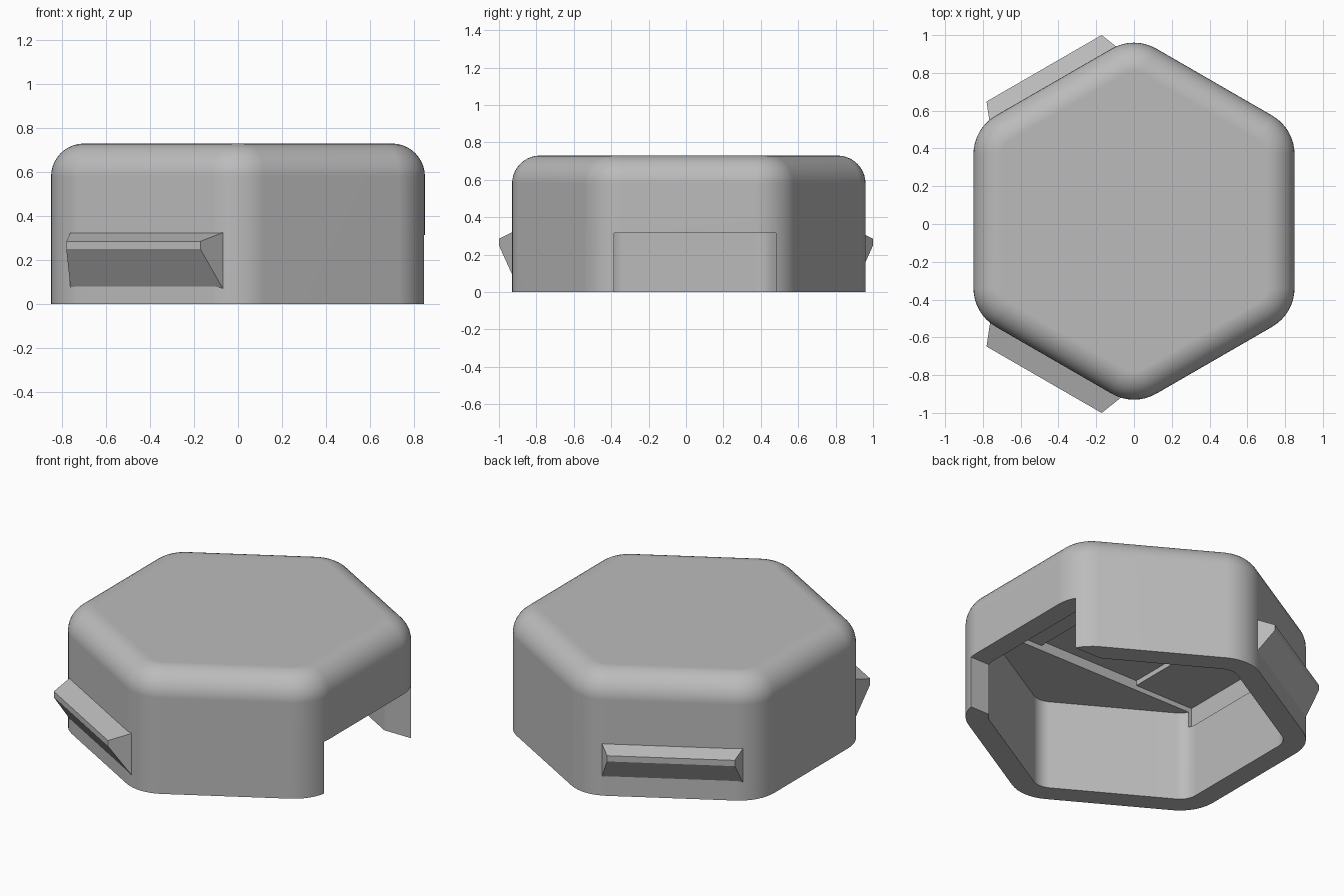
import bpy, bmesh, math
from mathutils import Vector, Matrix

cube = bpy.data.objects.get("Cube")
if cube:
    bpy.data.objects.remove(cube, do_unlink=True)

CENTRE_Y = 0.015      # housing sits slightly behind the clips
APOTHEM, CORNER, HEIGHT = 0.85, 0.236, 0.73
WALL, EDGE, CEILING = 0.125, 0.15, 0.545

grey = bpy.data.materials.new("light_grey")
grey.use_nodes = True
grey.diffuse_color = (0.5, 0.5, 0.5, 1)
grey.node_tree.nodes["Principled BSDF"].inputs["Base Color"].default_value = (0.5, 0.5, 0.5, 1)


def add_object(name, bm):
    bmesh.ops.recalc_face_normals(bm, faces=bm.faces)
    mesh = bpy.data.meshes.new(name)
    bm.to_mesh(mesh)
    bm.free()
    mesh.materials.append(grey)
    obj = bpy.data.objects.new(name, mesh)
    bpy.context.collection.objects.link(obj)
    return obj


def make_active(obj):
    bpy.ops.object.select_all(action='DESELECT')
    obj.select_set(True)
    bpy.context.view_layer.objects.active = obj


def hex_ring(bm, inset, z, steps=8):
    """Rounded hexagon with points towards front and back."""
    radius = CORNER - inset
    reach = (APOTHEM - CORNER) / math.cos(math.radians(30))
    verts = []
    for k in range(6):
        mid = math.radians(30 + 60 * k)
        for i in range(steps + 1):
            a = mid + math.radians(60) * (i / steps - 0.5)
            verts.append(bm.verts.new((reach * math.cos(mid) + radius * math.cos(a),
                                       CENTRE_Y + reach * math.sin(mid) + radius * math.sin(a), z)))
    return verts


def box_cutter(x, y, z):
    bm = bmesh.new()
    bmesh.ops.create_cube(bm, size=1)
    for v in bm.verts:
        v.co = [lo + (c + 0.5) * (hi - lo) for c, (lo, hi) in zip(v.co, (x, y, z))]
    return add_object("cutter", bm)


# Housing: hollow rounded hexagon with a soft top edge
profile = [(WALL, CEILING), (WALL, 0), (0, 0)]
for i in range(11):
    a = math.radians(9 * i)
    profile.append((EDGE * (1 - math.cos(a)), HEIGHT - EDGE * (1 - math.sin(a))))
bm = bmesh.new()
rings = [hex_ring(bm, inset, z) for inset, z in profile]
for low, high in zip(rings, rings[1:]):
    n = len(low)
    for i in range(n):
        j = (i + 1) % n
        bm.faces.new((low[i], low[j], high[j], high[i]))
bm.faces.new(rings[0])
bm.faces.new(rings[-1])
housing = add_object("housing", bm)

# Side opening and the stepped recesses in the ceiling
span_y = (-0.385, 0.48)
cuts = [((0.5, 1.2), span_y, (-0.2, 0.315)),
        ((-0.735, 0.735), span_y, (0.45, 0.575)),
        ((-0.34, 0.34), span_y, (0.45, 0.605))]
make_active(housing)
for cut in cuts:
    cutter = box_cutter(*cut)
    cutter.hide_render = True
    mod = housing.modifiers.new("cut", 'BOOLEAN')
    mod.operation, mod.solver, mod.object = 'DIFFERENCE', 'EXACT', cutter
    make_active(housing)
    bpy.ops.object.modifier_apply(modifier=mod.name)
    bpy.data.objects.remove(cutter, do_unlink=True)
bpy.ops.object.shade_smooth_by_angle(angle=math.radians(30))
weighted = housing.modifiers.new("flat_faces", 'WEIGHTED_NORMAL')
weighted.keep_sharp = True


# Clips: tapered wedges on the two right-hand slanted faces
def clip(name, angle):
    bm = bmesh.new()
    ends = []
    for out, half, low, high in ((0.83, 0.4, 0.07, 0.325), (0.952, 0.352, 0.25, 0.285)):
        ends.append([bm.verts.new((out, t, z)) for t, z in
                     ((-half, low), (half, low), (half, high), (-half, high))])
    base, tip = ends
    bm.faces.new(base)
    bm.faces.new(tip)
    for i in range(4):
        j = (i + 1) % 4
        bm.faces.new((base[i], base[j], tip[j], tip[i]))
    bm.transform(Matrix.Rotation(math.radians(angle), 4, 'Z'))
    return add_object(name, bm)


clip("back_clip", 120)
clip("front_clip", 240)
